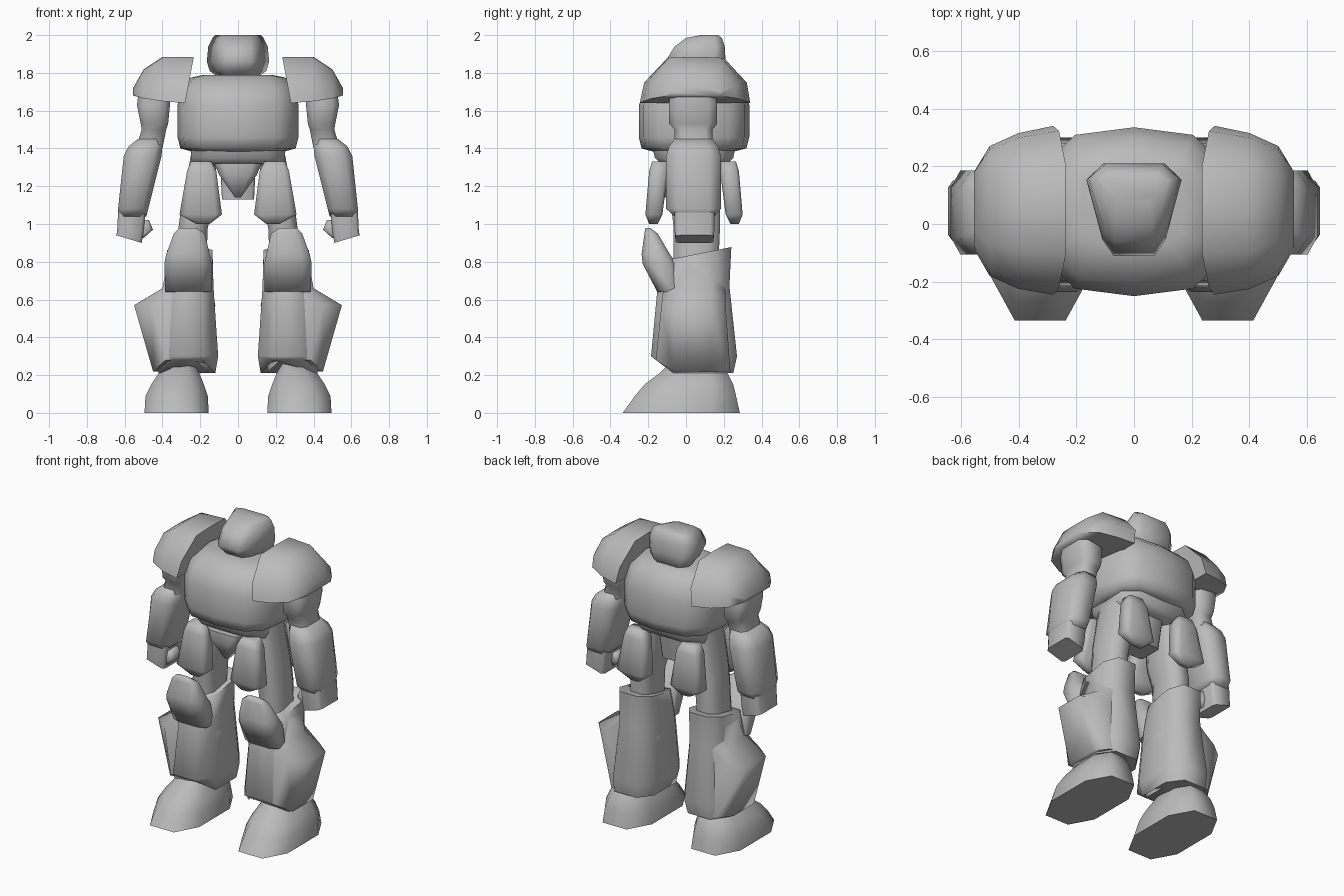
import bpy, bmesh, math

if "Cube" in bpy.data.objects:
    bpy.data.objects.remove(bpy.data.objects["Cube"], do_unlink=True)

grey = bpy.data.materials.new("plain_grey")
grey.use_nodes = True
GREY = (0.5, 0.5, 0.5, 1)
grey.diffuse_color = GREY
grey.node_tree.nodes["Principled BSDF"].inputs["Base Color"].default_value = GREY


def skin(name, rings, side=1):
    """Join rings of points into a closed solid; side=-1 mirrors it in x."""
    bm = bmesh.new()
    loops = [[bm.verts.new((side * x, y, z)) for x, y, z in ring] for ring in rings]
    for a, b in zip(loops, loops[1:]):
        for i in range(len(a)):
            j = (i + 1) % len(a)
            bm.faces.new((a[i], a[j], b[j], b[i]))
    bm.faces.new(loops[0])
    bm.faces.new(loops[-1])
    bmesh.ops.recalc_face_normals(bm, faces=bm.faces)
    mesh = bpy.data.meshes.new(name)
    bm.to_mesh(mesh)
    bm.free()
    mesh.materials.append(grey)
    obj = bpy.data.objects.new(name, mesh)
    bpy.context.collection.objects.link(obj)
    bpy.ops.object.select_all(action='DESELECT')
    obj.select_set(True)
    bpy.context.view_layer.objects.active = obj
    bpy.ops.object.shade_smooth_by_angle(angle=math.radians(75))


def section(z, x0, x1, y0, y1, n=8, power=0.5):
    """Rounded box outline between the given bounds."""
    turn = math.pi / n if n == 8 else 0
    pts = []
    for i in range(n):
        a = turn + math.tau * i / n
        pts.append([math.copysign(abs(f) ** power, f) for f in (math.cos(a), math.sin(a))])
    top = max(p[0] for p in pts)
    return [((x0 + x1) / 2 + (x1 - x0) / 2 * u / top,
             (y0 + y1) / 2 + (y1 - y0) / 2 * v / top, z) for u, v in pts]


def stack(name, bounds, side=1, n=8, power=0.5, warp=None):
    rings = [section(*b, n=n, power=power) for b in bounds]
    if warp:
        rings = [[warp(*p) for p in r] for r in rings]
    skin(name, rings, side)


def centred(name, rows, **kw):
    """Stack that is symmetric in x: rows of height, half width, front, back."""
    stack(name, [(z, -w, w, f, b) for z, w, f, b in rows], **kw)


def square_back(x, y, z):
    """Fill out the rear corners of the head."""
    return (x * (1.5 if y > .15 and z > 1.8 else 1), y, z)


# Body on the centre line
centred("torso", [(1.385, .25, -.18, .26), (1.40, .305, -.235, .32), (1.46, .32, -.25, .335),
                  (1.63, .32, -.25, .335), (1.72, .30, -.21, .30), (1.775, .25, -.13, .24),
                  (1.79, .18, -.08, .20)], n=12, power=0.65)
centred("head", [(1.76, .08, -.02, .19), (1.81, .10, -.06, .205), (1.86, .11, -.11, .21),
                 (1.94, .105, -.06, .205), (1.985, .09, 0, .19), (2.0, .08, .08, .17)],
        warp=square_back)
centred("waist", [(1.42, .25, -.18, .265), (1.35, .25, -.165, .25), (1.31, .24, -.12, .21)])
centred("crotch_block", [(1.33, .095, -.04, .17), (1.13, .085, -.03, .14)], power=0.2)
centred("front_wedge", [(1.32, .125, -.17, -.02), (1.26, .10, -.18, -.02),
                        (1.14, .015, -.13, -.07)])


# Domed shoulder pad, built outward in x from four arched outlines
ARCH = [(0, 0), (.04, .45), (.25, 1), (.5, 1.02), (.76, 1), (.97, .45), (1, 0)]


def pad_outline(x, y0, y1, low, high, lean):
    return [(x + lean * max(0, 1 - v), y0 + (y1 - y0) * u, low + (high - low) * v)
            for u, v in ARCH]


PAD = [pad_outline(.235, -.245, .34, 1.64, 1.88, .045),
       pad_outline(.40, -.225, .315, 1.65, 1.88, 0),
       pad_outline(.50, -.18, .27, 1.665, 1.815, 0),
       pad_outline(.555, -.085, .18, 1.68, 1.72, 0)]


def shin_rims(x, y, z):
    """Lift the front hem above the foot and raise the back of the upper rim."""
    if z < .25 and y < -.12:
        z = .28
    return (x, y, z + (.2 * y if z > .8 else 0))


def hand_slope(x, y, z):
    return (x, y, z + (.3 * (x - .51) if z < .95 else 0))


HIP_PLATE = [(1.33, .14, .25, -.18, -.10), (1.28, .115, .27, -.195, -.095),
             (1.05, .085, .31, -.215, -.125), (1.0, .15, .22, -.195, -.15)]

# Limbs and armour, one set per side
for label, s in (("left", 1), ("right", -1)):
    skin(label + "_shoulder_pad", PAD, s)
    stack(label + "_upper_arm", [(1.74, .355, .52, -.08, .15), (1.63, .36, .535, -.09, .165),
                                 (1.53, .37, .515, -.09, .165), (1.50, .38, .51, -.06, .14),
                                 (1.40, .40, .54, -.06, .14)], s)
    stack(label + "_forearm", [(1.45, .405, .53, -.06, .14), (1.41, .40, .58, -.09, .17),
                               (1.36, .405, .605, -.105, .185),
                               (1.08, .475, .635, -.105, .185),
                               (1.04, .485, .635, -.06, .15)], s, power=0.6)
    stack(label + "_hand", [(1.06, .49, .635, -.06, .15), (.96, .50, .64, -.06, .15),
                            (.90, .51, .645, -.055, .145)], s, power=0.25, warp=hand_slope)
    stack(label + "_thumb", [(1.02, .47, .54, -.03, .06), (.97, .45, .54, -.04, .07),
                             (.925, .50, .54, -.03, .05)], s)

    # Hip plates hang in front and behind
    stack(label + "_front_hip_plate", HIP_PLATE, s, power=0.4)
    stack(label + "_back_hip_plate",
          [(z, a, b, .085 - y1, .085 - y0) for z, a, b, y0, y1 in HIP_PLATE], s, power=0.4)

    # Leg
    stack(label + "_thigh", [(1.36, .11, .25, -.08, .18), (1.10, .13, .30, -.08, .18),
                             (.98, .16, .315, -.065, .18), (.75, .17, .33, -.065, .17)],
          s, power=0.7)
    stack(label + "_shin", [(.83, .135, .375, -.11, .24), (.67, .13, .385, -.15, .23),
                            (.30, .105, .42, -.185, .27), (.21, .12, .42, -.16, .25)],
          s, power=0.7, warp=shin_rims)
    stack(label + "_knee_guard", [(.98, .22, .31, -.215, -.19), (.95, .175, .34, -.22, -.15),
                                  (.84, .15, .38, -.235, -.085), (.79, .14, .39, -.23, -.05),
                                  (.64, .14, .385, -.152, -.03)], s, power=0.6)
    stack(label + "_calf_fin", [(.80, .16, .375, -.06, .19), (.66, .14, .40, -.12, .21),
                                (.57, .12, .55, -.13, .21), (.22, .16, .45, -.16, .235)],
          s, power=0.7, warp=shin_rims)
    stack(label + "_foot", [(0, .155, .495, -.335, .285), (.09, .16, .49, -.27, .265),
                            (.15, .18, .46, -.22, .25), (.21, .205, .42, -.14, .22),
                            (.27, .24, .35, -.08, .17)], s, power=0.75)
